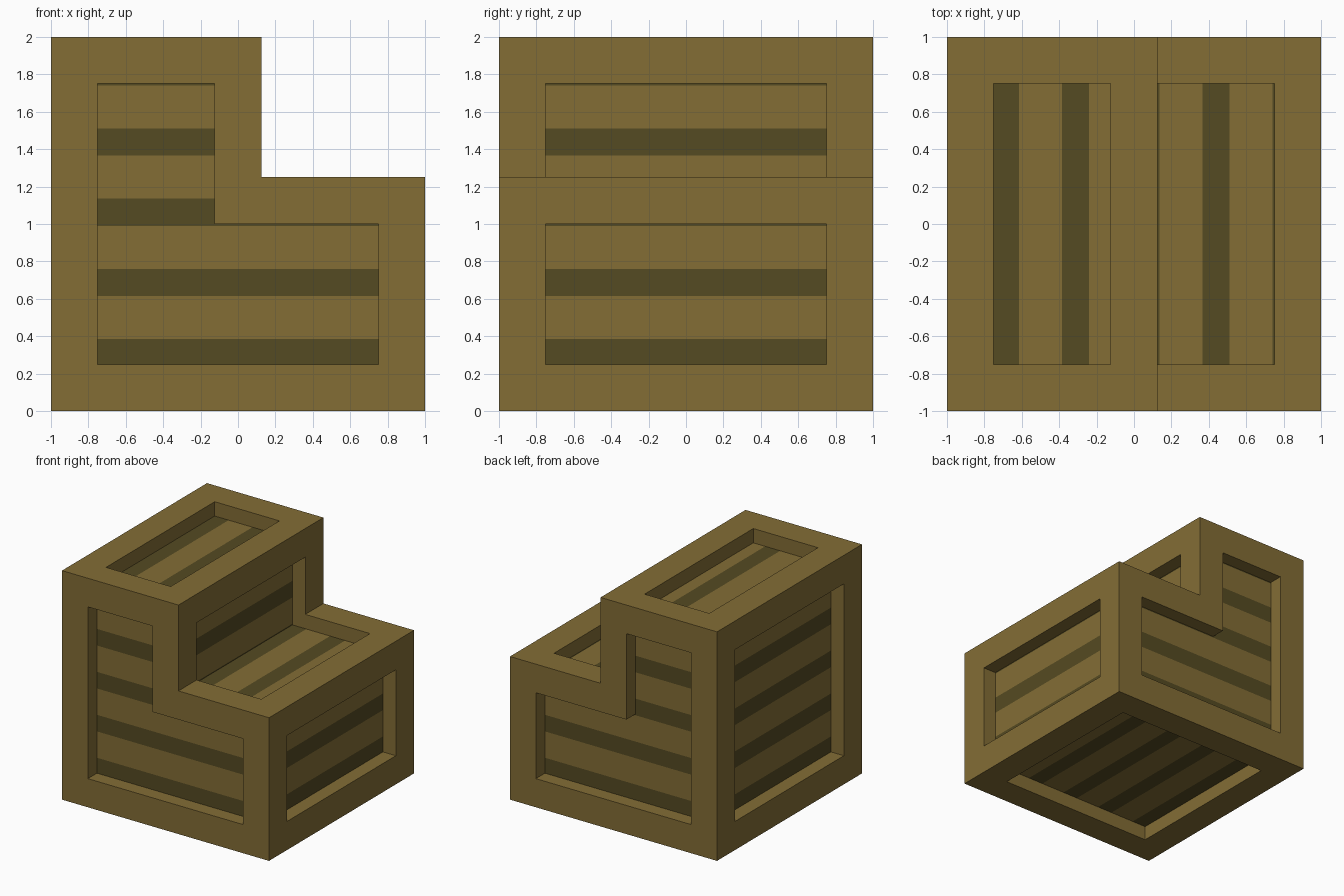
import bpy
import bmesh

cube = bpy.data.objects.get("Cube")
if cube:
    bpy.data.objects.remove(cube, do_unlink=True)

DEPTH = 0.125      # how far the panels sit behind the frame
PITCH = 0.375      # spacing of the plank gaps
GAP = 0.145        # height of one dark gap


def material(name, color):
    mat = bpy.data.materials.new(name)
    mat.use_nodes = True
    mat.diffuse_color = color
    bsdf = next(n for n in mat.node_tree.nodes if n.type == "BSDF_PRINCIPLED")
    bsdf.inputs["Base Color"].default_value = color
    bsdf.inputs["Roughness"].default_value = 0.9
    return mat


wood = material("wood", (0.227, 0.153, 0.036, 1))
dark_wood = material("dark wood", (0.091, 0.069, 0.016, 1))


def prism(name, outline, y0, y1):
    """Extrude an x-z outline from y0 to y1."""
    bm = bmesh.new()
    base = bm.faces.new([bm.verts.new((x, y0, z)) for x, z in outline])
    out = bmesh.ops.extrude_face_region(bm, geom=[base])["geom"]
    for v in out:
        if isinstance(v, bmesh.types.BMVert):
            v.co.y = y1
    bmesh.ops.recalc_face_normals(bm, faces=bm.faces)
    mesh = bpy.data.meshes.new(name)
    bm.to_mesh(mesh)
    bm.free()
    obj = bpy.data.objects.new(name, mesh)
    bpy.context.scene.collection.objects.link(obj)
    return obj


def step_outline(m):
    """Step-shaped side profile, shrunk inward by m."""
    return [(-1 + m, m), (1 - m, m), (1 - m, 1.25 - m),
            (0.125 - m, 1.25 - m), (0.125 - m, 2 - m), (-1 + m, 2 - m)]


def box_cutter(name, x0, x1, z0, z1):
    return prism(name, [(x0, z0), (x1, z0), (x1, z1), (x0, z1)], -0.75, 0.75)


# Stepped crate body
crate = prism("stepped_crate", step_outline(0), -1, 1)
crate.data.materials.append(wood)
crate.data.materials.append(dark_wood)

# Recesses on every side; the step recess covers both riser and tread
inner = 1 - DEPTH
cutters = [
    prism("front_recess_cutter", step_outline(0.25), -1.2, -inner),
    prism("back_recess_cutter", step_outline(0.25), inner, 1.2),
    box_cutter("left_recess_cutter", inner, 1.2, 0.25, 1),
    box_cutter("right_recess_cutter", -1.2, -inner, 0.25, 1.75),
    box_cutter("top_recess_cutter", -0.75, -0.125, 2 - DEPTH, 2.2),
    box_cutter("bottom_recess_cutter", -0.75, 0.75, -0.2, DEPTH),
    box_cutter("step_recess_cutter", 0, 0.75, 1.25 - DEPTH, 1.75),
]
for cutter in cutters:
    mod = crate.modifiers.new(cutter.name, "BOOLEAN")
    mod.operation = "DIFFERENCE"
    mod.solver = "EXACT"
    mod.object = cutter

# Bake the recesses, then discard the cutters
bpy.context.view_layer.update()
graph = bpy.context.evaluated_depsgraph_get()
bm = bmesh.new()
bm.from_mesh(crate.evaluated_get(graph).to_mesh())
crate.modifiers.clear()
for cutter in cutters:
    bpy.data.objects.remove(cutter, do_unlink=True)

# Planes in which the sunken panels lie, per axis
PANELS = [(-inner, 0, inner), (-inner, inner),
          (DEPTH, 1.25 - DEPTH, 2 - DEPTH)]


def panel_axis(face):
    """Axis a sunken panel faces along, or None for frame faces."""
    axis = max(range(3), key=lambda i: abs(face.normal[i]))
    at = face.calc_center_median()[axis]
    return axis if any(abs(at - p) < 0.01 for p in PANELS[axis]) else None


# Split the panels into planks: along x on level ones, along z on upright ones
for level in (True, False):
    across = 0 if level else 2
    normal = [float(i == across) for i in range(3)]
    origin = -0.76 if level else 0.24
    for i in range(5):
        for edge in (0, GAP):
            bm.normal_update()
            faces = [f for f in bm.faces if panel_axis(f) is not None
                     and (panel_axis(f) == 2) == level]
            geom = set(faces)
            for f in faces:
                geom.update(f.edges, f.verts)
            point = [n * (origin + i * PITCH + edge) for n in normal]
            bmesh.ops.bisect_plane(bm, geom=list(geom), dist=1e-5,
                                   plane_co=point, plane_no=normal)

# Colour the gaps between planks
bm.normal_update()
for f in bm.faces:
    f.smooth = False
    f.material_index = 0
    axis = panel_axis(f)
    if axis is not None:
        c = f.calc_center_bounds()
        offset = c.x + 0.76 if axis == 2 else c.z - 0.24
        f.material_index = int(offset % PITCH < GAP)

bm.to_mesh(crate.data)
bm.free()
